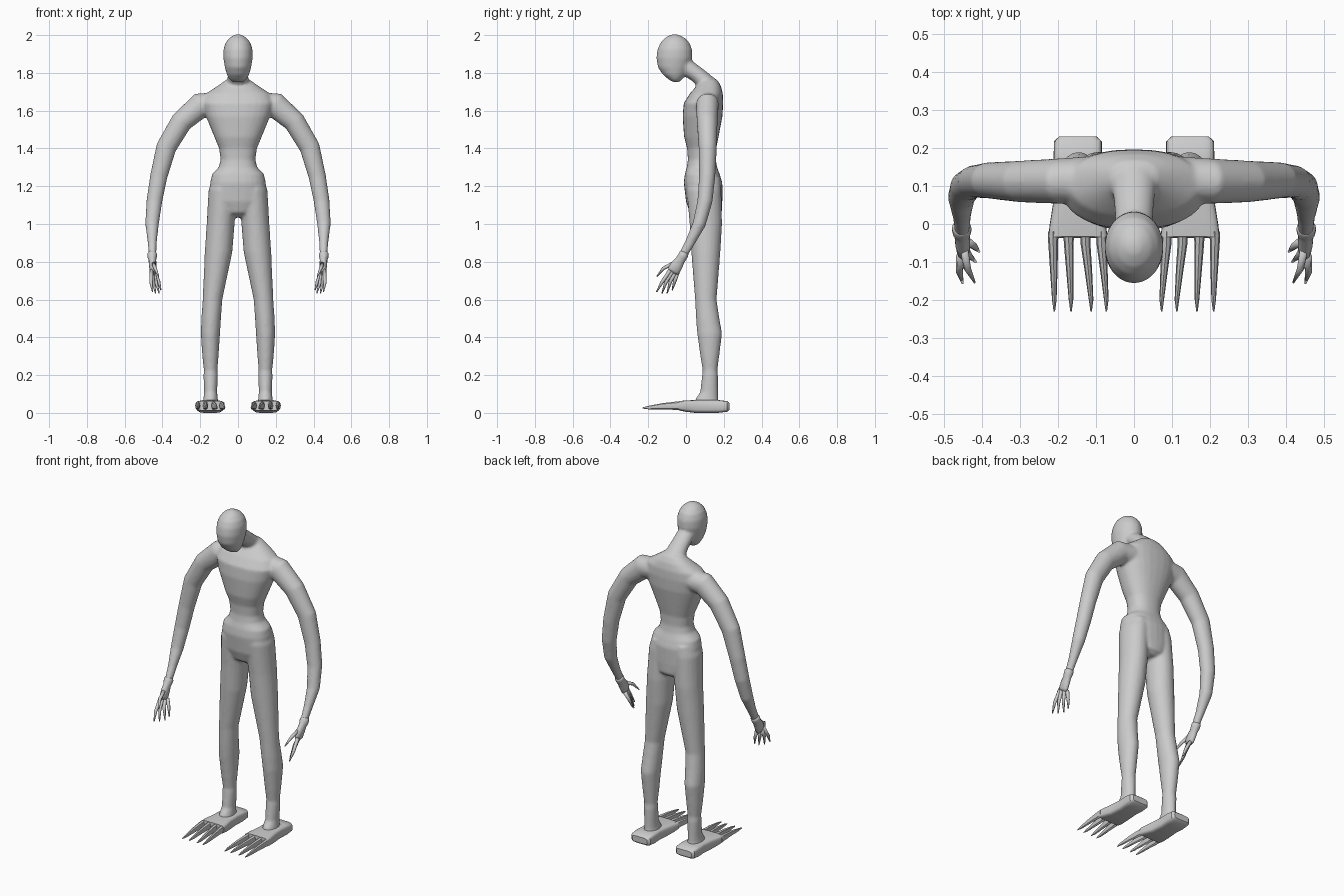
import bpy, bmesh, math
from mathutils import Vector

grey = bpy.data.materials.new("plain grey")
grey.diffuse_color = (0.6, 0.6, 0.6, 1)


def tube(bm, pts, s=1, ref=None, n=20, e=2.0):
    """Loft rings (x, y, z, a, b). No ref: level rings with half sizes a in x and b in y.
    With ref: rings square to the path, b along ref and a across it."""
    rings = []
    for i, (x, y, z, a, b) in enumerate(pts):
        u, v = Vector((1, 0, 0)), Vector((0, 1, 0))
        if ref:
            p, q = pts[max(i - 1, 0)], pts[min(i + 1, len(pts) - 1)]
            t = (Vector(q[:3]) - Vector(p[:3])).normalized()
            v = Vector(ref)
            v = (v - t * v.dot(t)).normalized()
            u = t.cross(v)
        ring = []
        for k in range(n):
            w = 2 * math.pi * k / n
            c, d = math.cos(w), math.sin(w)
            c = math.copysign(abs(c) ** (2 / e), c)
            d = math.copysign(abs(d) ** (2 / e), d)
            co = Vector((x, y, z)) + u * a * c + v * b * d
            ring.append(bm.verts.new((co.x * s, co.y, co.z)))
        rings.append(ring)
    faces = [bm.faces.new(rings[0]), bm.faces.new(rings[-1][::-1])]
    for r, q in zip(rings, rings[1:]):
        for k in range(n):
            faces.append(bm.faces.new((r[k], q[k], q[(k + 1) % n], r[(k + 1) % n])))
    bmesh.ops.recalc_face_normals(bm, faces=faces)


def finish(bm, name):
    me = bpy.data.meshes.new(name)
    bm.to_mesh(me)
    bm.free()
    me.materials.append(grey)
    ob = bpy.data.objects.new(name, me)
    bpy.context.collection.objects.link(ob)
    for p in me.polygons:
        p.use_smooth = True
    return ob


def sides(rows):
    """Rows (z, y front, y back, half width) to level rings on the middle line."""
    return [(0, (f + b) / 2, z, w, (b - f) / 2) for z, f, b, w in rows]


# Body: torso, neck, head, arms and legs fused into one skin
bm = bmesh.new()
tube(bm, sides([(1.035, .06, .16, .05), (1.06, .02, .19, .10), (1.12, .0, .192, .15),
                (1.22, -.012, .192, .147), (1.265, -.006, .178, .137), (1.30, .004, .165, .102),
                (1.34, .01, .158, .092), (1.40, .006, .16, .10), (1.46, -.01, .172, .125),
                (1.57, -.018, .193, .17), (1.64, -.012, .197, .19), (1.69, .02, .195, .17),
                (1.73, .055, .185, .11), (1.765, .085, .165, .06)]), n=28, e=2.3)
tube(bm, [(0, -.04, 1.86, .05, .045), (0, .01, 1.825, .05, .045), (0, .06, 1.79, .053, .043),
          (0, .115, 1.74, .062, .05), (0, .13, 1.68, .08, .05)], ref=(0, 1, .6))
tube(bm, sides([(1.752, -.07, -.035, .03), (1.765, -.092, -.02, .045), (1.79, -.122, .0, .059),
                (1.83, -.149, .02, .07), (1.88, -.157, .034, .078), (1.925, -.151, .032, .077),
                (1.96, -.135, .018, .066), (1.985, -.112, -.006, .046), (2.0, -.085, -.035, .023),
                (2.004, -.07, -.05, .01)]), n=24)
for s in (1, -1):
    tube(bm, [(.09, .12, 1.64, .06, .06), (.2, .113, 1.628, .068, .06), (.30, .112, 1.54, .058, .055),
              (.38, .115, 1.405, .054, .048), (.42, .112, 1.25, .046, .043),
              (.443, .1, 1.12, .042, .04), (.455, .07, 1.0, .036, .035),
              (.454, .02, .9, .024, .026), (.453, -.008, .85, .021, .024),
              (.453, -.02, .825, .021, .025)], s, ref=(0, 1, 0))
    tube(bm, [(.075, .095, 1.24, .06, .085), (.08, .095, 1.18, .076, .092), (.092, .105, 1.0, .074, .086),
              (.103, .105, .85, .073, .077), (.135, .105, .6, .052, .057),
              (.142, .115, .5, .052, .062), (.146, .125, .42, .051, .066),
              (.146, .126, .3, .043, .05), (.145, .127, .225, .036, .039),
              (.145, .127, .2, .038, .042), (.145, .122, .11, .035, .047),
              (.145, .11, .075, .038, .06), (.145, .11, .045, .044, .066)], s)
body = finish(bm, "body")
mod = body.modifiers.new("fuse", 'REMESH')
mod.mode = 'VOXEL'
mod.voxel_size = .008
mod.use_smooth_shade = True
mod = body.modifiers.new("soften", 'SMOOTH')
mod.factor = .5
mod.iterations = 5

# Hands: cuff and palm, then four fingers and a thumb
digits = [((.458, -.084, .755), (.46, -.128, .69), (.452, -.156, .64)),
          ((.455, -.074, .748), (.448, -.107, .69), (.436, -.127, .632)),
          ((.447, -.06, .742), (.434, -.084, .69), (.417, -.1, .633)),
          ((.44, -.045, .742), (.42, -.06, .695), (.408, -.073, .65)),
          ((.448, -.07, .79), (.438, -.12, .765), (.42, -.154, .722))]
for s, side in ((1, "left"), (-1, "right")):
    bm = bmesh.new()
    tube(bm, [(.453, -.006, .85, .02, .022), (.454, -.012, .84, .026, .026),
              (.454, -.02, .825, .025, .026), (.453, -.03, .81, .02, .026),
              (.452, -.047, .785, .02, .032), (.45, -.063, .757, .018, .034),
              (.449, -.07, .742, .011, .027)], s, ref=(0, 1, 0), n=14)
    for a, b, c in digits:
        tube(bm, [(*a, .011, .011), (*b, .009, .009), (*c, .003, .003)], s, ref=(1, 0, 0), n=8)
    finish(bm, side + "_hand")

    # Feet: rounded slab and four long pointed toes
    bm = bmesh.new()
    tube(bm, [(.148, .23, .034, .018, .05), (.148, .218, .034, .028, .063),
              (.148, .17, .034, .034, .064), (.148, .12, .034, .034, .06),
              (.148, .05, .034, .034, .066), (.148, .0, .036, .03, .074),
              (.148, -.035, .038, .025, .078)], s, ref=(1, 0, 0), n=24, e=4.5)
    for x, tip in ((.213, .21), (.172, .166), (.128, .113), (.086, .073)):
        tube(bm, [(x, -.02, .038, .024, .014), (x, -.05, .038, .022, .013),
                  ((x + tip) / 2, -.12, .035, .017, .01), (tip, -.2, .028, .009, .006),
                  (tip, -.23, .026, .003, .002)], s, ref=(1, 0, 0), n=8)
    foot = finish(bm, side + "_foot")
    bpy.ops.object.select_all(action='DESELECT')
    foot.select_set(True)
    bpy.context.view_layer.objects.active = foot
    bpy.ops.object.shade_smooth_by_angle(angle=math.radians(40))
